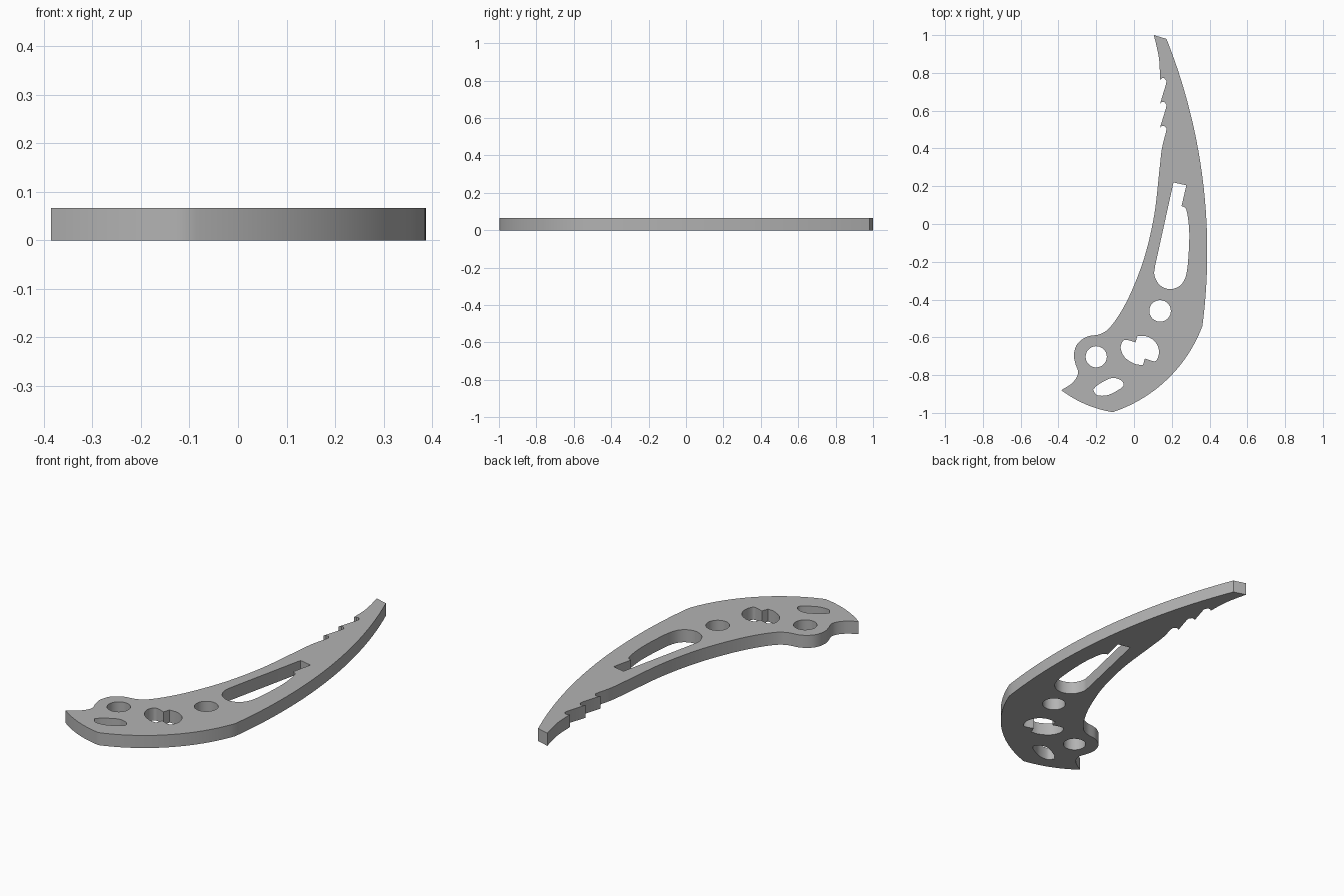
import bpy
import math
from mathutils import Vector

THICKNESS = 0.066

default_cube = bpy.data.objects.get("Cube")
if default_cube:
    bpy.data.objects.remove(default_cube, do_unlink=True)


def smooth_run(points, steps=6):
    """Catmull-Rom run through the points, leaving out the last point."""
    pts = [Vector(p) for p in points]
    padded = [2 * pts[0] - pts[1]] + pts + [2 * pts[-1] - pts[-2]]
    result = []
    for a, b, c, d in zip(padded, padded[1:], padded[2:], padded[3:]):
        for i in range(steps):
            t = i / steps
            result.append(0.5 * (2 * b + (c - a) * t
                                 + (2 * a - 5 * b + 4 * c - d) * t * t
                                 + (3 * b - a - 3 * c + d) * t ** 3))
    return result


def arc(start, end, bulge, steps=24):
    """Circular arc bulging to the right of travel, without its end point."""
    start, end = Vector(start), Vector(end)
    chord = end - start
    half = chord.length / 2
    radius = (half * half + bulge * bulge) / (2 * bulge)
    right = Vector((chord.y, -chord.x)).normalized()
    along = chord.normalized()
    centre = (start + end) / 2 + right * (bulge - radius)
    sweep = math.asin(half / radius)
    result = []
    for i in range(steps):
        angle = sweep * (2 * i / steps - 1)
        result.append(centre + radius * (along * math.sin(angle) + right * math.cos(angle)))
    return result


def circle(x, y, radius, steps=40):
    turns = [math.tau * i / steps for i in range(steps)]
    return [Vector((x + radius * math.cos(a), y + radius * math.sin(a))) for a in turns]


def closed_shape(*runs):
    """Join smooth runs with corners wherever two runs meet."""
    result = []
    for run in runs:
        result += smooth_run(run) + [Vector(run[-1])]
    return result


# Inner edge: hooked corner, round lobe and long concave sweep
inner_edge = [(-.385, -.88), (-.325, -.84), (-.296, -.79), (-.31, -.74),
              (-.318, -.69), (-.3, -.635), (-.25, -.597), (-.18, -.583),
              (-.13, -.55), (-.066, -.46), (-.003, -.333), (.06, -.16),
              (.108, .053), (.135, .29), (.148, .4), (.17, .49)]
outline = smooth_run(inner_edge)

# Three hooked teeth along the inner edge
for tooth in range(3):
    shift = Vector((0, 0.126 * tooth))
    notch = [(.17, .49), (.172, .506), (.16, .52), (.148, .52), (.138, .511)]
    outline += [Vector(p) + shift for p in notch]

# Pointed tip, then the outer edge and the rounded base
outline += smooth_run([(.138, .763), (.134, .86), (.122, .93), (.105, 1)])
outline += [Vector((.105, 1))]
outer_edge = arc((.362, -.54), (.172, .98), 0.098, 40)
outline += [Vector((.172, .98))] + outer_edge[:0:-1]
base_edge = arc((-.113, -.996), (.362, -.54), 0.075)
outline += [Vector((.362, -.54))] + base_edge[:0:-1]
heel_edge = arc((-.385, -.88), (-.113, -.996), 0.018, 12)
outline += [Vector((-.113, -.996))] + heel_edge[:0:-1]

# Long slot with a stepped upper end
slot = closed_shape(
    [(.209, .22), (.277, .205)],
    [(.252, .096), (.277, .075), (.292, -.03), (.289, -.16), (.276, -.27),
     (.245, -.325), (.19, -.345), (.135, -.322), (.108, -.27), (.112, -.22)])

# Keyed hole with two square lugs
keyed_hole = closed_shape(
    [(.008, -.627), (.018, -.593)],
    [(.018, -.593), (.07, -.596), (.113, -.625), (.132, -.67),
     (.125, -.712), (.106, -.727), (.058, -.712)],
    [(.058, -.712), (.047, -.747)],
    [(.047, -.747), (.003, -.74), (-.048, -.707), (-.07, -.66),
     (-.062, -.625), (-.042, -.613), (.008, -.627)])

# Teardrop hole near the heel
teardrop = closed_shape(
    [(-.217, -.878), (-.195, -.855), (-.145, -.825), (-.108, -.815),
     (-.068, -.828), (-.056, -.855), (-.085, -.88), (-.14, -.906),
     (-.195, -.906), (-.217, -.878)])

loops = [outline, slot, keyed_hole, teardrop,
         circle(-.2, -.703, .056), circle(.138, -.46, .057)]

# Flat plate cut from the loops
curve = bpy.data.curves.new("lever_plate", "CURVE")
curve.dimensions = "2D"
curve.fill_mode = "BOTH"
curve.extrude = THICKNESS / 2
for loop in loops:
    clean = [p for i, p in enumerate(loop) if (p - loop[i - 1]).length > 0.0005]
    spline = curve.splines.new("POLY")
    spline.points.add(len(clean) - 1)
    for point, p in zip(spline.points, clean):
        point.co = (p.x, p.y, 0, 1)
    spline.use_cyclic_u = True

plate = bpy.data.objects.new("lever_plate", curve)
bpy.context.collection.objects.link(plate)
plate.location.z = THICKNESS / 2
bpy.ops.object.select_all(action="DESELECT")
plate.select_set(True)
bpy.context.view_layer.objects.active = plate
bpy.ops.object.convert(target="MESH")
plate = bpy.context.object

# Weld the caps to the walls and face everything outward
bpy.ops.object.mode_set(mode="EDIT")
bpy.ops.mesh.select_all(action="SELECT")
bpy.ops.mesh.remove_doubles(threshold=0.0001)
bpy.ops.mesh.normals_make_consistent(inside=False)
bpy.ops.object.mode_set(mode="OBJECT")
bpy.ops.object.shade_smooth_by_angle(angle=math.radians(30))

# Plain grey finish
grey = bpy.data.materials.new("plain_grey")
grey.use_nodes = True
colour = (0.45, 0.45, 0.45, 1)
grey.diffuse_color = colour
grey.node_tree.nodes["Principled BSDF"].inputs["Base Color"].default_value = colour
plate.data.materials.clear()
plate.data.materials.append(grey)
